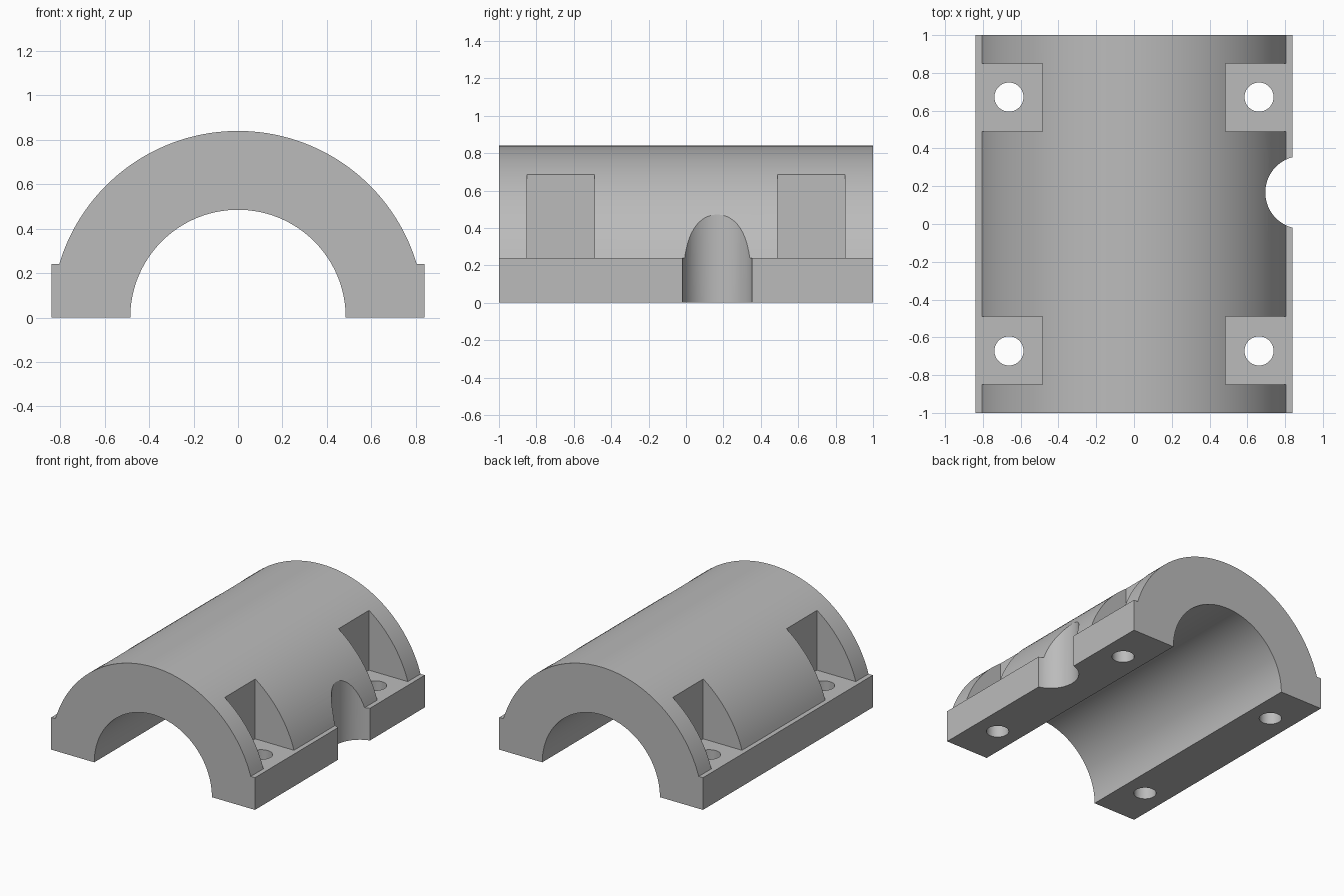
import bpy
import bmesh
from math import asin, cos, sin, pi, radians

if "Cube" in bpy.data.objects:
    bpy.data.objects.remove(bpy.data.objects["Cube"])

R_OUT, R_IN, FLANGE_H, HALF_LEN = 0.84, 0.485, 0.24, 1.0

grey = bpy.data.materials.new("plain grey")
grey.use_nodes = True
colour = (0.5, 0.5, 0.5, 1)
grey.diffuse_color = colour
grey.node_tree.nodes["Principled BSDF"].inputs["Base Color"].default_value = colour


def arc(radius, start, end, steps):
    angles = [start + (end - start) * i / steps for i in range(steps + 1)]
    return [(radius * cos(a), radius * sin(a)) for a in angles]


def extrude_profile(name, points):
    """Extrude an x-z outline along the full length in y."""
    bm = bmesh.new()
    face = bm.faces.new([bm.verts.new((x, -HALF_LEN, z)) for x, z in points])
    new = bmesh.ops.extrude_face_region(bm, geom=[face])["geom"]
    verts = [v for v in new if isinstance(v, bmesh.types.BMVert)]
    bmesh.ops.translate(bm, verts=verts, vec=(0, 2 * HALF_LEN, 0))
    bmesh.ops.recalc_face_normals(bm, faces=bm.faces)
    mesh = bpy.data.meshes.new(name)
    bm.to_mesh(mesh)
    bm.free()
    mesh.materials.append(grey)
    obj = bpy.data.objects.new(name, mesh)
    bpy.context.collection.objects.link(obj)
    return obj


def cut(body, cutter):
    """Subtract a cutter, then discard it."""
    cutter.hide_render = True
    bpy.ops.object.select_all(action="DESELECT")
    body.select_set(True)
    bpy.context.view_layer.objects.active = body
    mod = body.modifiers.new("cut", "BOOLEAN")
    mod.operation = "DIFFERENCE"
    mod.solver = "EXACT"
    mod.object = cutter
    bpy.ops.object.modifier_apply(modifier=mod.name)
    bpy.data.objects.remove(cutter)


def cylinder(x, y, radius, sides):
    bpy.ops.mesh.primitive_cylinder_add(vertices=sides, radius=radius, depth=3,
                                        location=(x, y, 0))
    return bpy.context.object


# Half-round shell with a straight flange on each side
lip = asin(FLANGE_H / R_OUT)
outline = [(R_OUT, 0), (R_OUT, FLANGE_H)]
outline += arc(R_OUT, lip, pi - lip, 64)
outline += [(-R_OUT, FLANGE_H), (-R_OUT, 0)]
outline += arc(R_IN, pi, 0, 64)
body = extrude_profile("half_clamp_shell", outline)

# Bolt pockets and through holes at the four corners
for sx in (-1, 1):
    for sy in (-1, 1):
        bpy.ops.mesh.primitive_cube_add(size=1)
        pocket = bpy.context.object
        pocket.dimensions = (0.6, 0.36, 1)
        pocket.location = (sx * (R_IN + 0.3), sy * 0.67, FLANGE_H + 0.5)
        bpy.context.view_layer.update()
        cut(body, pocket)
        cut(body, cylinder(sx * 0.662, sy * 0.672, 0.077, 40))

# Round notch in one flange
cut(body, cylinder(0.888, 0.167, 0.193, 64))

body.select_set(True)
bpy.context.view_layer.objects.active = body
bpy.ops.object.shade_smooth_by_angle(angle=radians(30))
